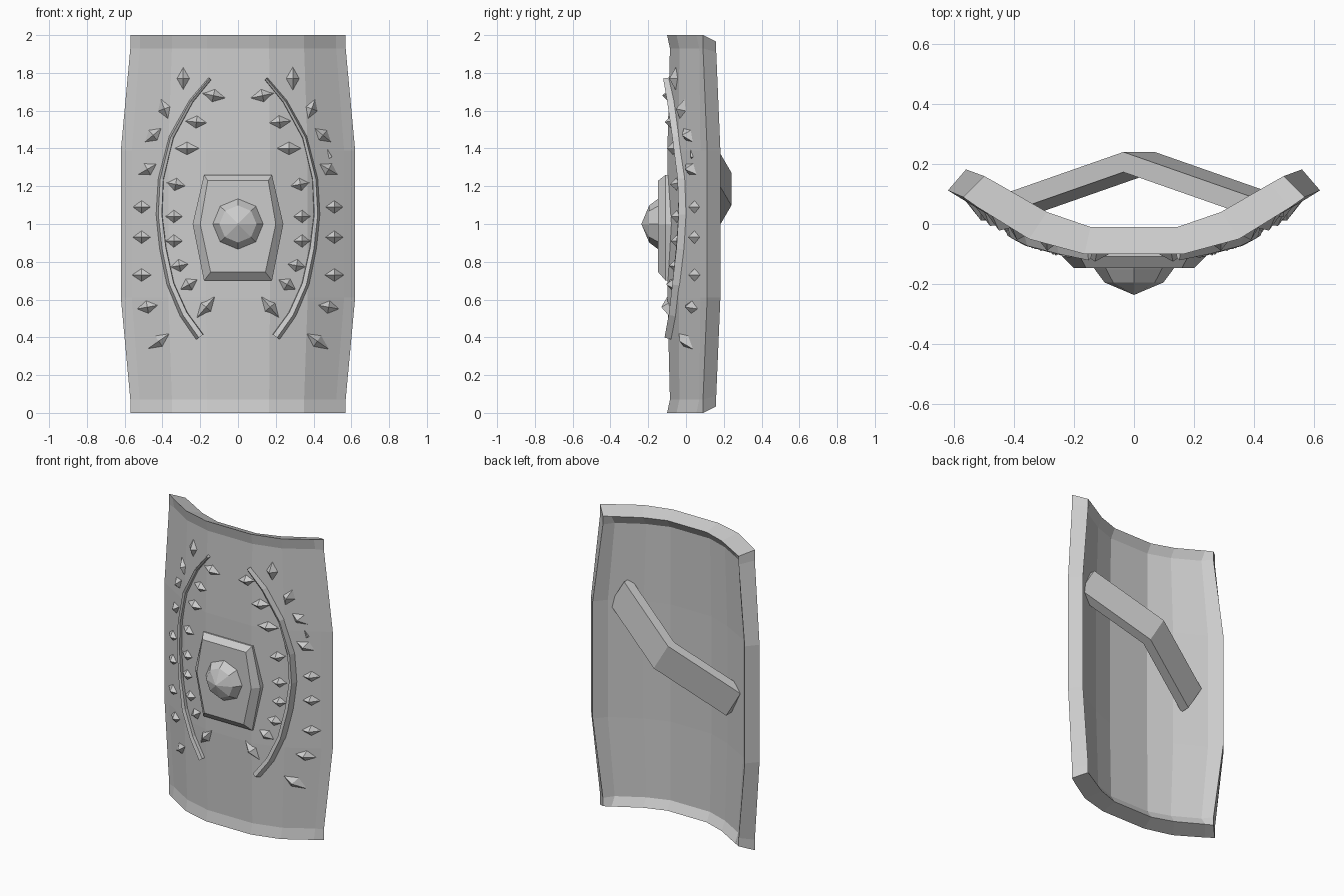
import bpy, math
from mathutils import Vector

if "Cube" in bpy.data.objects:
    bpy.data.objects.remove(bpy.data.objects["Cube"], do_unlink=True)

# One grey metal for everything
grey = bpy.data.materials.new("grey_metal")
grey.use_nodes = True
COLOUR = (0.6, 0.6, 0.6, 1)
grey.diffuse_color = COLOUR
grey.node_tree.nodes["Principled BSDF"].inputs["Base Color"].default_value = COLOUR


def make(name, verts, faces):
    mesh = bpy.data.meshes.new(name)
    mesh.from_pydata(verts, [], faces)
    mesh.materials.append(grey)
    obj = bpy.data.objects.new(name, mesh)
    bpy.context.collection.objects.link(obj)
    bpy.context.view_layer.objects.active = obj
    obj.select_set(True)
    bpy.ops.object.mode_set(mode="EDIT")
    bpy.ops.mesh.select_all(action="SELECT")
    bpy.ops.mesh.normals_make_consistent(inside=False)
    bpy.ops.object.mode_set(mode="OBJECT")
    obj.select_set(False)
    return obj


def loft(name, rings, cap_start=True, cap_end=True):
    """Skin closed rings of equal length."""
    n = len(rings[0])
    verts = [p for ring in rings for p in ring]
    faces = [(r * n + i, r * n + (i + 1) % n, (r + 1) * n + (i + 1) % n, (r + 1) * n + i)
             for r in range(len(rings) - 1) for i in range(n)]
    if cap_start:
        faces.append(tuple(range(n)))
    if cap_end:
        faces.append(tuple(range(len(verts) - n, len(verts))))
    return make(name, verts, faces)


def mirrored(half):
    return [(-x, y) for x, y in reversed(half)] + half


# Shield plate: raised rim around a bowed panel, on both sides
FRONT_RIM = mirrored([(0.165, -0.10), (0.35, -0.05), (0.52, 0.055), (0.57, 0.09)])
BACK_RIM = mirrored([(0.145, -0.01), (0.29, 0.04), (0.455, 0.135), (0.50, 0.16)])


def plate_grid(rim, heights, inset, bulge, widen):
    last = len(rim) - 1
    grid = []
    for j, z in enumerate(heights):
        middle = j in (2, 3)
        row = []
        for i, (x, y) in enumerate(rim):
            edge = i in (0, last)
            if not edge and 0 < j < 5:
                y += inset
            if middle:
                x *= widen if edge else 1 + (widen - 1) * abs(x) / 0.57
                y += 0.022 if edge else bulge + 0.05 * abs(x)
            row.append((x, y, z))
        grid.append(row)
    return grid


front = plate_grid(FRONT_RIM, (2, 1.93, 1.39, 0.61, 0.07, 0), 0.015, -0.022, 1.088)
back = plate_grid(BACK_RIM, (1.966, 1.91, 1.39, 0.61, 0.09, 0.034), -0.035, -0.015, 1.12)
cols, rows = len(FRONT_RIM), len(front)
size = cols * rows
verts = [p for grid in (front, back) for row in grid for p in row]
faces = []
for base in (0, size):
    for j in range(rows - 1):
        for i in range(cols - 1):
            a = base + j * cols + i
            faces.append((a, a + 1, a + cols + 1, a + cols))
border = ([i for i in range(cols)] + [j * cols + cols - 1 for j in range(1, rows)]
          + [size - 1 - i for i in range(1, cols)] + [j * cols for j in range(rows - 2, 0, -1)])
for a, b in zip(border, border[1:] + border[:1]):
    faces.append((a, b, b + size, a + size))
make("shield_plate", verts, faces)


def surface(x, z):
    """Depth of the front panel at a point."""
    def across(row):
        pts = row[1:-1]
        for p, q in zip(pts, pts[1:]):
            if x <= q[0] or q is pts[-1]:
                return p[1] + (q[1] - p[1]) * (x - p[0]) / (q[0] - p[0])
    for hi, lo in zip(front[1:-1], front[2:-1]):
        if z >= lo[0][2]:
            t = (z - lo[0][2]) / (hi[0][2] - lo[0][2])
            return across(lo) * (1 - t) + across(hi) * t
    return across(front[-2])


# Bevelled six-sided centre plaque
outer = [(-0.18, 1.26), (0.18, 1.26), (0.24, 1.0), (0.18, 0.70), (-0.18, 0.70), (-0.24, 1.0)]
inner = [(-0.16, 1.23), (0.16, 1.23), (0.20, 1.0), (0.145, 0.745), (-0.145, 0.745), (-0.20, 1.0)]
loft("centre_plaque", [[(x, -0.06, z) for x, z in outer], [(x, -0.108, z) for x, z in outer],
                       [(x, -0.147, z) for x, z in inner]])

# Faceted boss
rings = []
for radius, y in ((0.138, -0.14), (0.13, -0.152), (0.098, -0.195), (0.001, -0.236)):
    rings.append([(radius * math.sin(k * math.tau / 8), y, 1.0 + radius * math.cos(k * math.tau / 8))
                  for k in range(8)])
loft("centre_boss", rings)

# Curved ribs, tapered to the top
RIB = [(0.15, 1.77), (0.25, 1.65), (0.355, 1.46), (0.41, 1.24), (0.42, 1.05),
       (0.40, 0.87), (0.36, 0.68), (0.29, 0.52), (0.205, 0.40)]
for side, label in ((1, "left"), (-1, "right")):
    rings = []
    for k, (x, z) in enumerate(RIB):
        p, q = RIB[max(k - 1, 0)], RIB[min(k + 1, len(RIB) - 1)]
        along = Vector((q[0] - p[0], q[1] - p[1])).normalized()
        across = Vector((-along.y, along.x)) * (0.012 + 0.0022 * k)
        ring = []
        for s, lift in ((-1, 0.02), (-0.8, -0.022), (0.1, -0.032), (1, 0.02)):
            px, pz = x + across.x * s, z + across.y * s
            ring.append((side * px, surface(px, pz) + lift, pz))
        rings.append(ring)
    loft(label + "_rib", rings)

# Diamond studs either side of the ribs: x, z, tilt in degrees, half length
STUDS = [(0.29, 1.77, 90, 0.065), (0.39, 1.61, 70, 0.06), (0.45, 1.47, -40, 0.06),
         (0.48, 1.29, -30, 0.06), (0.51, 1.09, 0, 0.05), (0.51, 0.93, 0, 0.05),
         (0.51, 0.73, 0, 0.055), (0.48, 0.56, -10, 0.06), (0.42, 0.38, -35, 0.08),
         (0.13, 1.68, 12, 0.07), (0.22, 1.54, 5, 0.065), (0.27, 1.40, 0, 0.07),
         (0.33, 1.21, 10, 0.055), (0.34, 1.04, 0, 0.05), (0.34, 0.91, 0, 0.05),
         (0.31, 0.78, -10, 0.05), (0.26, 0.68, -30, 0.055), (0.17, 0.56, -50, 0.08)]
for side, label in ((1, "left"), (-1, "right")):
    verts, faces = [], []
    for x, z, tilt, length in STUDS:
        t, base = math.radians(tilt), len(verts)
        for k in range(4):
            u = length * math.cos(k * math.pi / 2)
            v = 0.037 * math.sin(k * math.pi / 2)
            px, pz = x + u * math.cos(t) - v * math.sin(t), z + u * math.sin(t) + v * math.cos(t)
            verts.append((side * px, surface(px, pz) + 0.003, pz))
        verts.append((side * x, surface(x, z) - 0.034, z))
        faces += [(base + k, base + (k + 1) % 4, base + 4) for k in range(4)]
        faces.append(tuple(base + k for k in range(4)))
    make(label + "_studs", verts, faces)

# Slanted, bent grip on the back
along = Vector((math.cos(math.radians(31)), 0, math.sin(math.radians(31))))
wide = Vector((along.z, 0, -along.x)) * 0.102
centre = Vector((0.017, 0, 1.185))
rings = []
for s, y in ((-0.50, 0.09), (0, 0.24), (0.50, 0.09)):
    mid = centre + along * s
    rings.append([mid + wide * w + Vector((0, y - d, 0))
                  for w, d in ((-1, 0), (1, 0), (1, 0.067), (-1, 0.067))])
loft("back_grip", rings)
